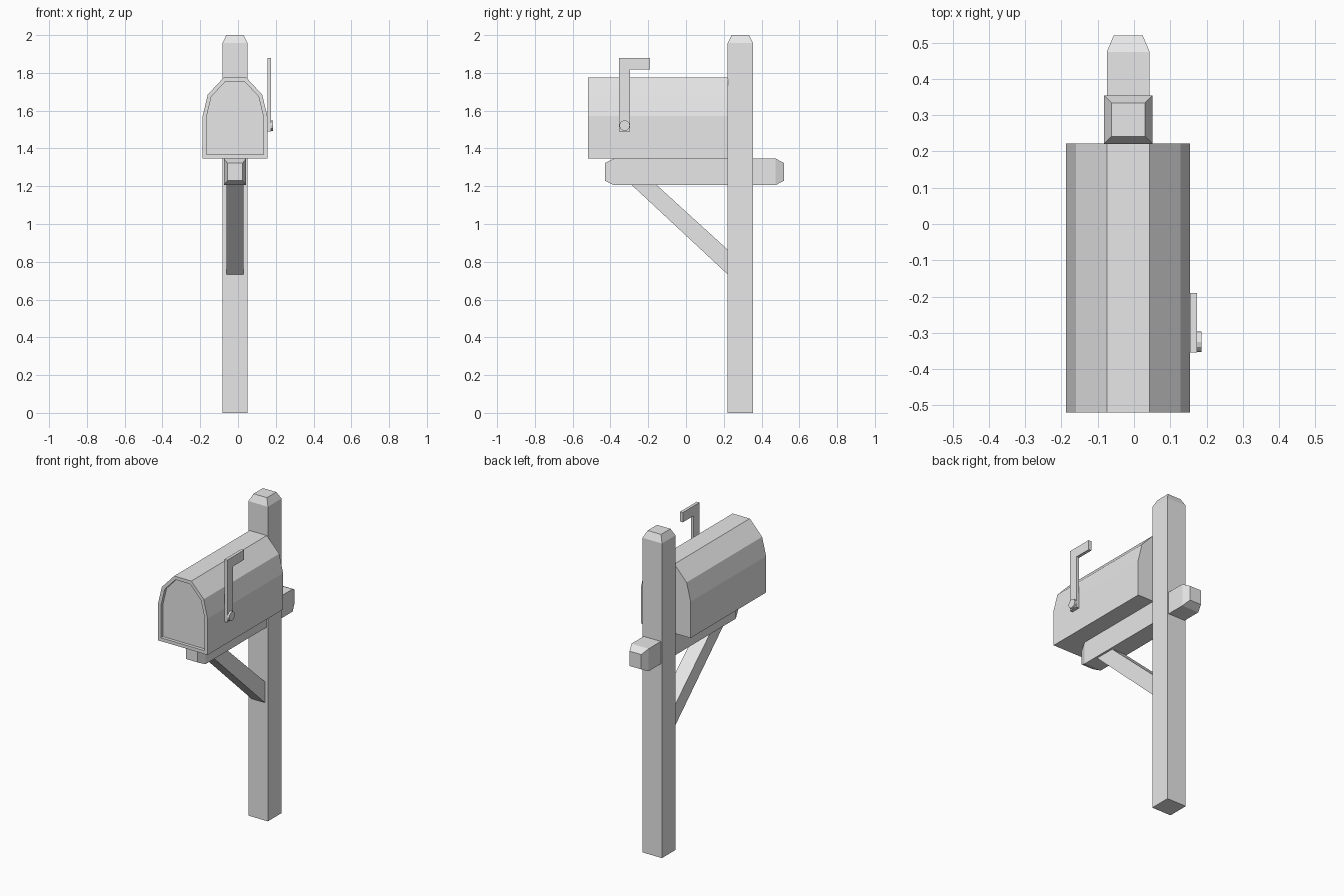
import bpy, bmesh
from mathutils import Matrix, Vector

default = bpy.data.objects.get("Cube")
if default:
    bpy.data.objects.remove(default, do_unlink=True)

grey = bpy.data.materials.new("plain_grey")
grey.use_nodes = True
grey.diffuse_color = (0.8, 0.8, 0.8, 1)
grey.node_tree.nodes["Principled BSDF"].inputs["Base Color"].default_value = (0.8, 0.8, 0.8, 1)

CX = -0.016   # centre line of post, beam and box


def finish(name, bm):
    bmesh.ops.recalc_face_normals(bm, faces=bm.faces[:])
    mesh = bpy.data.meshes.new(name)
    bm.to_mesh(mesh)
    bm.free()
    mesh.materials.append(grey)
    obj = bpy.data.objects.new(name, mesh)
    bpy.context.collection.objects.link(obj)
    return obj


def prism(points, offset):
    """Closed profile of 3D points swept along an offset."""
    bm = bmesh.new()
    face = bm.faces.new([bm.verts.new(p) for p in points])
    swept = bmesh.ops.extrude_face_region(bm, geom=[face], use_keep_orig=True)
    verts = [g for g in swept["geom"] if isinstance(g, bmesh.types.BMVert)]
    bmesh.ops.translate(bm, verts=verts, vec=offset)
    bmesh.ops.recalc_face_normals(bm, faces=bm.faces[:])
    return bm


def tapered_bar(name, axis, sections):
    """Square bar lofted through (position, half width, centre u, centre v, half height)."""
    bm = bmesh.new()
    rings = []
    for pos, cu, cv, hu, hv in sections:
        ring = []
        for su, sv in ((-1, -1), (1, -1), (1, 1), (-1, 1)):
            u, v = cu + su * hu, cv + sv * hv
            ring.append(bm.verts.new((u, v, pos) if axis == "z" else (u, pos, v)))
        rings.append(ring)
    for a, b in zip(rings, rings[1:]):
        for i in range(4):
            j = (i + 1) % 4
            bm.faces.new((a[i], a[j], b[j], b[i]))
    bm.faces.new(rings[0])
    bm.faces.new(rings[-1])
    return finish(name, bm)


# Upright post with chamfered top
PY = 0.288
tapered_bar("post", "z", [(0, CX, PY, 0.067, 0.067), (1.957, CX, PY, 0.067, 0.067),
                          (2.0, CX, PY, 0.046, 0.046)])

# Horizontal beam with chamfered ends
BZ = 1.276
tapered_bar("support_beam", "y", [(-0.43, CX, BZ, 0.04, 0.046), (-0.382, CX, BZ, 0.059, 0.07),
                                  (0.475, CX, BZ, 0.059, 0.07), (0.52, CX, BZ, 0.04, 0.046)])

# Diagonal brace
brace = [(-0.288, 1.207), (-0.156, 1.207), (0.222, 0.863), (0.222, 0.732)]
finish("diagonal_brace", prism([(CX - 0.046, y, z) for y, z in brace], (0.092, 0, 0)))

# Box body with a faceted arched roof and a recessed front door
half = [(0.171, 1.346), (0.171, 1.572), (0.144, 1.685), (0.059, 1.776)]
outline = half + [(-x, z) for x, z in reversed(half)]
bm = prism([(CX + x, -0.52, z) for x, z in outline], (0, 0.742, 0))
front = min(bm.faces, key=lambda f: f.calc_center_median().y)
bmesh.ops.inset_region(bm, faces=[front], thickness=0.021, use_even_offset=True)
front = min((f for f in bm.faces if abs(f.normal.y) > 0.9),
            key=lambda f: (round(f.calc_center_median().y, 3), -len(f.verts)))
recess = bmesh.ops.extrude_face_region(bm, geom=[front])
verts = [g for g in recess["geom"] if isinstance(g, bmesh.types.BMVert)]
bmesh.ops.translate(bm, verts=verts, vec=(0, 0.02, 0))
if front.is_valid:
    bmesh.ops.delete(bm, geom=[front], context="FACES_ONLY")
finish("mailbox_body", bm)

# Signal flag on the left side
flag = [(-0.354, 1.49), (-0.296, 1.49), (-0.296, 1.817), (-0.19, 1.817),
        (-0.19, 1.878), (-0.354, 1.878)]
finish("signal_flag", prism([(0.155, y, z) for y, z in flag], (0.019, 0, 0)))

# Pivot pin of the flag
bm = bmesh.new()
turn = Matrix.Translation(Vector((0.17, -0.325, 1.521))) @ Matrix.Rotation(1.5708, 4, "Y")
bmesh.ops.create_cone(bm, cap_ends=True, segments=12, radius1=0.028, radius2=0.028,
                      depth=0.032, matrix=turn)
finish("flag_pivot", bm)
